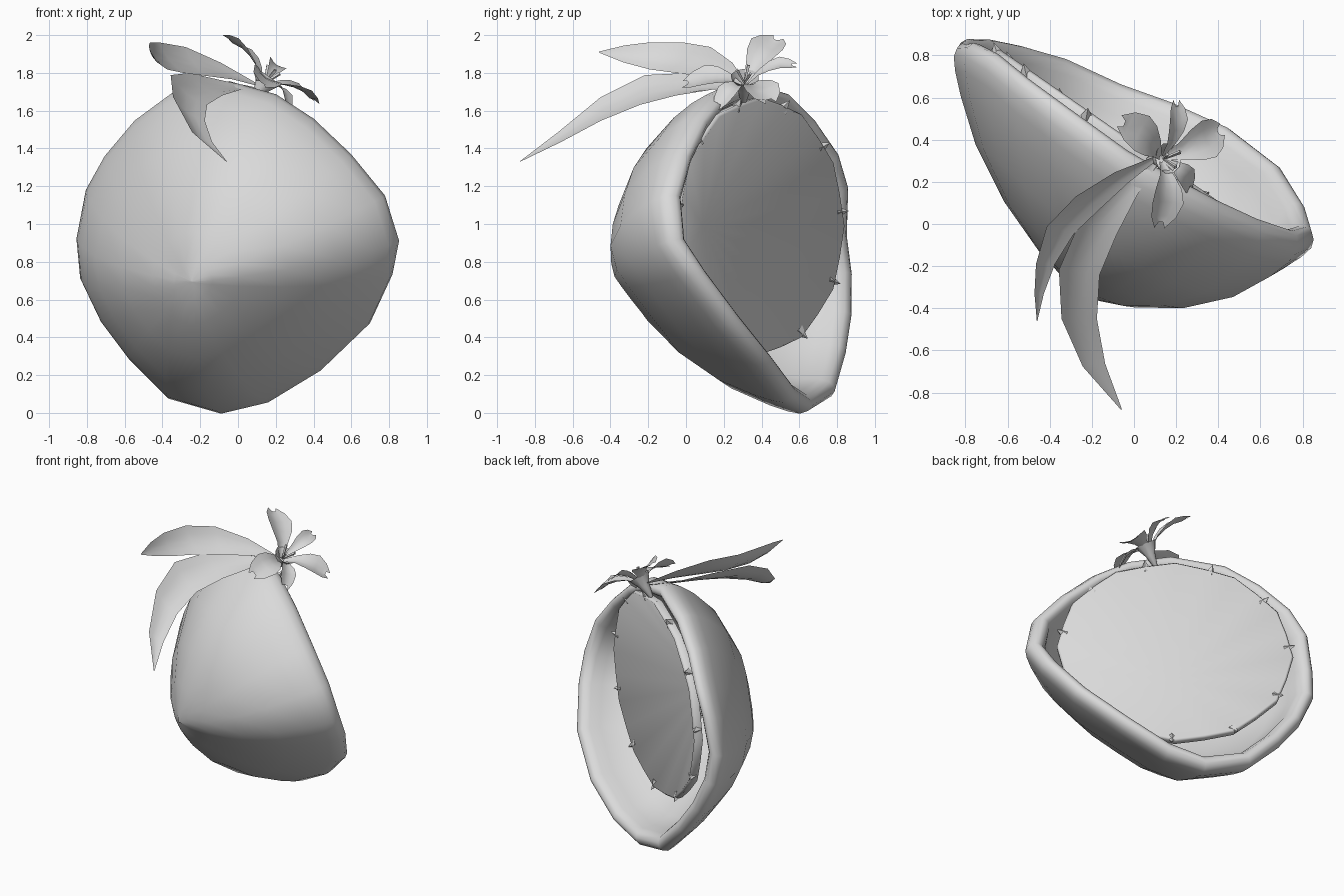
import bpy, bmesh, math
from mathutils import Vector as V

if "Cube" in bpy.data.objects:
    bpy.data.objects.remove(bpy.data.objects["Cube"])

grey = bpy.data.materials.new("plain grey")
grey.diffuse_color = (0.7, 0.7, 0.7, 1)
grey.use_nodes = True
grey.node_tree.nodes["Principled BSDF"].inputs["Base Color"].default_value = grey.diffuse_color


def finish(name, bm, angle=50):
    bmesh.ops.remove_doubles(bm, verts=bm.verts, dist=0.0005)
    bmesh.ops.recalc_face_normals(bm, faces=bm.faces)
    me = bpy.data.meshes.new(name)
    bm.to_mesh(me)
    bm.free()
    ob = bpy.data.objects.new(name, me)
    bpy.context.collection.objects.link(ob)
    me.materials.append(grey)
    bpy.ops.object.select_all(action='DESELECT')
    ob.select_set(True)
    bpy.context.view_layer.objects.active = ob
    bpy.ops.object.shade_smooth_by_angle(angle=math.radians(angle))
    return ob


def skin(name, rows, closed, angle=50):
    """Surface through rows of points."""
    bm = bmesh.new()
    vs = [[bm.verts.new(p) for p in row] for row in rows]
    n = len(rows[0])
    for a, b in zip(vs, vs[1:]):
        for i in range(n if closed else n - 1):
            j = (i + 1) % n
            bm.faces.new((a[i], a[j], b[j], b[i]))
    return finish(name, bm, angle)


# Husk: tilted open shell with a rolled lip, skinned from rim to pole
outline = [(-.08, -.01), (.17, .05), (.45, .22), (.7, .46), (.82, .72), (.855, .9),
           (.78, 1.14), (.6, 1.36), (.4, 1.55), (.2, 1.68), (-.05, 1.75),
           (-.35, 1.69), (-.54, 1.55), (-.7, 1.36), (-.8, 1.18), (-.85, .92),
           (-.83, .71), (-.72, .48), (-.57, .28), (-.36, .07)]
shift = V((.02, 0, .025))
centre, pole = V((0, .43, .88)) + shift, V((-.25, -.34, .69))


def up(z):
    return max(0, (z - .88) / .85)


rim = []
for x, z in outline:
    low = max(0, (.88 - z) / .88)
    y = .43 - .53 * x - .3 * (z - .88) + .15 * up(z) ** 2 + .36 * max(0, x) * low - .05 * low
    y += .2 * max(0, -x) * min(1, 2 * up(z))
    rim.append(V((x, y, z)) + shift)


def shell_ring(s, f):
    c = centre + (pole - centre) * f
    ring = []
    for p in rim:
        q = c + (p - centre) * s
        q.y -= .4 * up(p.z) * max(0, f * (1 - f))
        ring.append(q)
    return ring


husk = [(0, .88), (.3, .78), (.55, .58), (.78, .32), (.85, .17), (.875, .08), (.905, .03),
        (.94, .015), (.97, .025), (.993, .06), (.995, .11), (.965, .18), (.90, .29), (.75, .5),
        (.52, .72), (.28, .88), (.12, .955), (0, .98)]
skin("husk", [shell_ring(s, f) for s, f in husk], True, 70)

# Flesh: hollow cone inside the husk, with a thin turned edge
mid, out, side = V((-.02, .40, .99)), V((.57, .82, 0)).normalized(), V((.82, -.57, 0)).normalized()
SEG = 24


def dish_point(a, r, d):
    return mid + side * (.76 * r * math.cos(a)) + V((0, 0, .66 * r * math.sin(a))) - out * d


dish = [(0, .38), (1, 0), (1.02, .015), (1.01, .06)]
rows = []
for k, (r, d) in enumerate(dish):
    rows.append([dish_point(2 * math.pi * i / SEG, r + (.012 * (-1) ** i if r else 0), d) for i in range(SEG)])
skin("flesh_dish", rows, True, 180)

# Small thorns round the dish edge
bm = bmesh.new()
for i in range(11):
    a = 2 * math.pi * (i + .3) / 11
    base = dish_point(a, 1.0, .02)
    axis = ((base - mid).normalized() + out * .8).normalized()
    new = bmesh.ops.create_cone(bm, segments=4, radius1=.035, radius2=0, depth=.07, cap_ends=True)["verts"]
    rot = axis.to_track_quat('Z', 'Y')
    for v in new:
        v.co = base + axis * .015 + rot @ v.co
finish("edge_thorns", bm, 30)


# Leaf or petal: creased blade along a path
def blade(name, path, across, widths, fold, notch=0):
    rows = []
    for i, (p, w) in enumerate(zip(path, widths)):
        p = V(p)
        s = V(across[i] if isinstance(across, list) else across).normalized()
        t = V(path[min(i + 1, len(path) - 1)]) - V(path[max(i - 1, 0)])
        n = s.cross(t).normalized()
        if n.z < 0:
            n = -n
        c = p - t.normalized() * (notch if i == len(path) - 1 else 0)
        rows.append([p - s * w, c - s * w * .5 - n * w * fold * .7, c - n * w * fold,
                     c + s * w * .5 - n * w * fold * .7, p + s * w])
    return skin(name, rows, False, 60)


blade("long_leaf",
      [(.10, .29, 1.72), (-.03, .17, 1.735), (-.17, -.02, 1.74), (-.26, -.23, 1.71),
       (-.26, -.45, 1.61), (-.19, -.67, 1.46), (-.06, -.88, 1.33)],
      [(-.8, .5, .3), (-.8, .5, .4), (-.8, .3, .55), (-.8, .1, .65), (-.8, 0, .6), (-.8, -.1, .4), (-.8, -.2, .3)],
      [.015, .06, .11, .125, .105, .06, .003], .2)
blade("short_leaf",
      [(.10, .31, 1.74), (-.06, .22, 1.81), (-.22, .10, 1.86), (-.35, -.03, 1.88),
       (-.42, -.19, 1.89), (-.45, -.33, 1.90), (-.46, -.46, 1.91)],
      [(-.5, .5, .6), (-.5, .4, .7), (-.55, .3, .75), (-.6, .15, .75), (-.5, 0, .8), (-.4, 0, .8), (-.4, 0, .8)],
      [.015, .06, .1, .105, .085, .05, .003], .2)

# Flower: five notched petals on a funnel
heart, face = V((.14, .31, 1.745)), V((.58, .05, .81)).normalized()
tips = [((-.07, .49, 1.99), 1), ((.20, .59, 1.84), .55), ((.42, .45, 1.64), 1),
        ((.27, .16, 1.61), .6), ((.12, -.02, 1.74), .95)]
for k, (tip, wide) in enumerate(tips):
    d = V(tip) - heart
    path = [heart + d * t + face * h for t, h in
            ((.04, -.01), (.25, .04), (.45, .06), (.65, .06), (.85, .03), (1, 0))]
    blade("petal_%d" % (k + 1), path, face.cross(d),
          [w * wide for w in (.015, .045, .08, .095, .075, .03)], .3, .03)

# Funnel under the petals and stamens in the middle
e1 = face.orthogonal().normalized()
e2 = face.cross(e1)
skin("flower_funnel", [[heart + face * h + (e1 * math.cos(i * math.pi / 5) + e2 * math.sin(i * math.pi / 5)) * r
                        for i in range(10)] for h, r in ((-.14, 0), (-.12, .015), (-.04, .035), (.04, .075))], True)
bm = bmesh.new()
for i in range(3):
    a = i * math.tau / 3
    axis = (face + (e1 * math.cos(a) + e2 * math.sin(a)) * .5).normalized()
    new = bmesh.ops.create_cone(bm, segments=4, radius1=.006, radius2=.01, depth=.10, cap_ends=True)["verts"]
    rot = axis.to_track_quat('Z', 'Y')
    for v in new:
        v.co = heart + axis * .05 + rot @ v.co
finish("stamens", bm, 30)
